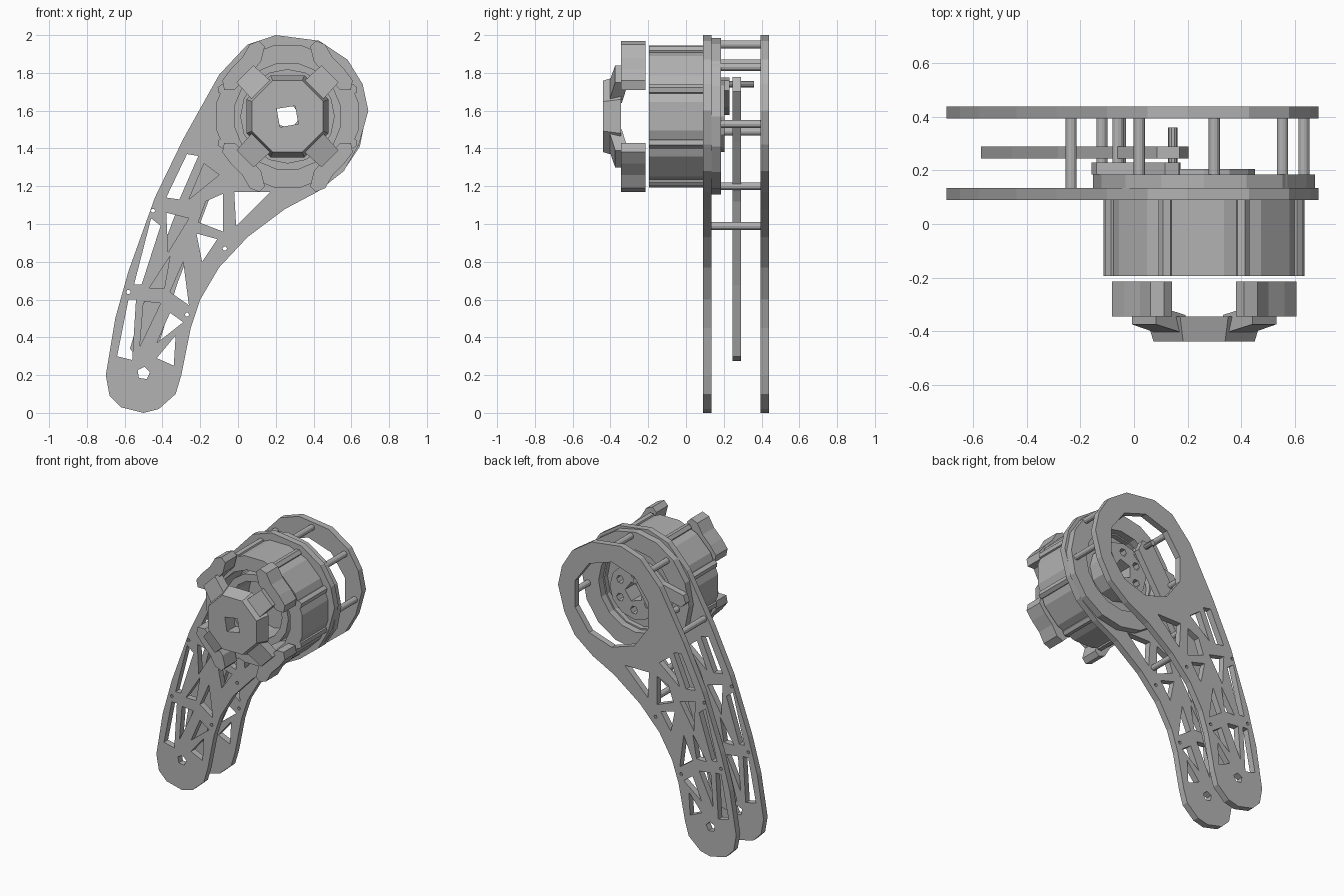
import bpy
from math import sin, cos, radians, tau
from mathutils import Vector, Matrix

default = bpy.data.objects.get("Cube")
if default:
    bpy.data.objects.remove(default, do_unlink=True)

# One plain metal colour for every part
metal = bpy.data.materials.new("plain grey metal")
metal.use_nodes = True
grey = (0.45, 0.45, 0.45, 1)
metal.diffuse_color = grey
metal.node_tree.nodes["Principled BSDF"].inputs["Base Color"].default_value = grey

CX, CZ = 0.262, 1.57          # motor axis
FRONT = (0.09, 0.135)         # depth of front leg plate
BACK = (0.395, 0.44)          # depth of back leg plate


def ring(radius, sides, turn=0, x=CX, z=CZ):
    """Regular polygon in the x-z plane; turn in degrees."""
    step = tau / sides
    return [(x + radius * cos(i * step + radians(turn)),
             z + radius * sin(i * step + radians(turn))) for i in range(sides)]


def extrude(name, loops, depth):
    """Solid from an outline and its holes, running through depth in y."""
    curve = bpy.data.curves.new(name + " profile", "CURVE")
    curve.dimensions = "2D"
    curve.fill_mode = "BOTH"
    curve.extrude = (depth[1] - depth[0]) / 2
    for loop in loops:
        spline = curve.splines.new("POLY")
        spline.points.add(len(loop) - 1)
        for point, (x, z) in zip(spline.points, loop):
            point.co = (x, z, 0, 1)
        spline.use_cyclic_u = True
    helper = bpy.data.objects.new(name + " helper", curve)
    bpy.context.collection.objects.link(helper)
    graph = bpy.context.evaluated_depsgraph_get()
    mesh = bpy.data.meshes.new_from_object(helper.evaluated_get(graph))
    bpy.data.objects.remove(helper, do_unlink=True)
    bpy.data.curves.remove(curve)
    middle = (depth[0] + depth[1]) / 2
    mesh.transform(Matrix.Translation((0, middle, 0)) @ Matrix.Rotation(radians(90), 4, "X"))
    mesh.materials.clear()
    mesh.materials.append(metal)
    mesh.shade_flat()
    obj = bpy.data.objects.new(name, mesh)
    bpy.context.collection.objects.link(obj)
    return obj


def strip(path, width):
    """Closed outline of a band following a path, with pointed ends."""
    pts = [Vector(p) for p in path]
    left, right = [], []
    for i, p in enumerate(pts):
        along = (pts[min(i + 1, len(pts) - 1)] - pts[max(i - 1, 0)]).normalized()
        side = Vector((-along.y, along.x)) * width / 2
        left.append(p + side)
        right.append(p - side)
    first = pts[0] + (pts[0] - pts[1]).normalized() * width / 3
    last = pts[-1] + (pts[-1] - pts[-2]).normalized() * width / 3
    return [first] + left + [last] + right[::-1]


def corner(points, quarter):
    """Place points in one of four mirrored quadrants about the motor axis."""
    sx = 1 if quarter in (0, 3) else -1
    sz = 1 if quarter < 2 else -1
    return [(CX + sx * x, CZ + sz * z) for x, z in points]


# Leg plates: curved outline with a truss of windows
outline = [
    (-0.29, 1.45), (-0.44, 1.14), (-0.58, 0.75), (-0.65, 0.5), (-0.7, 0.2), (-0.68, 0.09),
    (-0.62, 0.03), (-0.5, 0), (-0.42, 0.02), (-0.33, 0.1), (-0.3, 0.2), (-0.25, 0.45),
    (-0.2, 0.6), (-0.1, 0.77), (0.05, 0.93), (0.25, 1.08), (0.42, 1.17), (0.56, 1.28),
    (0.64, 1.42), (0.69, 1.6), (0.66, 1.74), (0.58, 1.87), (0.43, 1.97), (0.2, 2),
    (0.05, 1.95), (-0.1, 1.79)]
upper_windows = [
    [(-0.38, 1.14), (-0.27, 1.37), (-0.21, 1.36), (-0.31, 1.13)],
    [(-0.26, 1.13), (-0.18, 1.32), (-0.1, 1.26)],
    [(-0.17, 1.12), (-0.08, 1.16), (-0.08, 0.96), (-0.21, 1.01)],
    [(-0.02, 1.17), (0.17, 1.17), (-0.01, 0.99)],
    [(-0.46, 1.03), (-0.41, 0.99), (-0.51, 0.68), (-0.55, 0.68)],
    [(-0.38, 1.06), (-0.26, 1.03), (-0.37, 0.85)],
    [(-0.22, 0.95), (-0.11, 0.92), (-0.19, 0.8)]]
lower_windows = [
    [(-0.36, 0.83), (-0.39, 0.66), (-0.47, 0.66)],
    [(-0.29, 0.8), (-0.26, 0.57), (-0.36, 0.64)],
    [(-0.58, 0.6), (-0.54, 0.6), (-0.56, 0.28), (-0.64, 0.3)],
    [(-0.5, 0.59), (-0.41, 0.58), (-0.52, 0.35)],
    [(-0.36, 0.53), (-0.29, 0.48), (-0.43, 0.37)],
    [(-0.33, 0.41), (-0.34, 0.25), (-0.43, 0.29)],
    ring(0.035, 5, 10, -0.5, 0.21)]
bolt_holes = [ring(0.012, 6, 0, x, z) for x, z in
              [(-0.45, 1.07), (-0.07, 0.87), (-0.58, 0.64), (-0.27, 0.52)]]
windows = upper_windows + lower_windows + bolt_holes
extrude("front_leg_plate", [outline, ring(0.28, 16)] + windows, FRONT)
extrude("back_leg_plate", [outline, ring(0.3, 10, 18, CX + 0.01)] + windows, BACK)

# Round standoffs tying the plates together
standoffs = [(-0.235, 1.49), (-0.12, 1.2), (-0.05, 0.99), (-0.06, 1.53), (0.02, 1.85),
             (0.3, 1.95), (0.555, 1.83), (0.635, 1.53)]
for x, z in standoffs:
    extrude("standoff", [ring(0.021, 12, 0, x, z)], (FRONT[1], BACK[0]))

# Stepped mounting ring behind the front plate
extrude("mounting_ring", [ring(0.415, 16), ring(0.29, 16)], (FRONT[1], 0.185))

# Motor body: hollow shell with flat panels and slim bolt bosses
SHELL = (-0.195, FRONT[0])
extrude("motor_shell", [ring(0.383, 16, 11.25), ring(0.285, 16, 11.25)], SHELL)
for i in range(8):
    turn = 22.5 + 45 * i
    x, z = CX + 0.372 * cos(radians(turn)), CZ + 0.372 * sin(radians(turn))
    extrude("motor_boss", [ring(0.028, 6, turn, x, z)], SHELL)
extrude("motor_rotor", [ring(0.25, 16), ring(0.2, 16)], (-0.17, 0.03))
extrude("motor_back_wall", [ring(0.3, 16), ring(0.07, 5)], (0.03, 0.1))

# Output flange with a circle of bolt holes, seen through the back plate
flange_holes = [ring(0.028, 6, 0, x, z) for x, z in ring(0.125, 6, 30)]
extrude("output_flange", [ring(0.19, 12), ring(0.07, 5)] + flange_holes, (0.1, 0.205))

# End cap: four corner brackets, sloping spokes and a tapered hub
bracket = [(0.12, 0.37), (0.14, 0.29), (0.21, 0.21), (0.28, 0.14), (0.335, 0.14),
           (0.345, 0.19), (0.3, 0.25), (0.24, 0.31), (0.2, 0.38), (0.15, 0.4)]
spoke = [(0.07, 0.17), (0.17, 0.07), (0.27, 0.18), (0.18, 0.27)]
for k in range(4):
    piece = extrude("cap_bracket", [corner(bracket, k)], (-0.345, -0.215))
    arm = extrude("cap_spoke", [corner(spoke, k)], (-0.41, -0.34))
    for v in arm.data.vertices:
        if Vector((v.co.x - CX, v.co.z - CZ)).length > 0.25:
            v.co.y += 0.035
hub = extrude("cap_hub", [ring(0.235, 8, 22.5), ring(0.07, 4, 55)], (-0.44, -0.345))
for v in hub.data.vertices:
    if v.co.y < -0.4 and Vector((v.co.x - CX, v.co.z - CZ)).length > 0.1:
        v.co.x = CX + (v.co.x - CX) * 0.87
        v.co.z = CZ + (v.co.z - CZ) * 0.87

# Crank and pushrod running between the plates, joined by a pin
PIN = (0.145, 1.74)
extrude("crank_arm", [strip([(-0.13, 1.62), (0.05, 1.66), PIN], 0.09)], (0.185, 0.23))
extrude("crank_pin", [ring(0.018, 10, 0, *PIN)], (0.2, 0.36))
rod_path = [(-0.505, 0.32), (-0.39, 0.7), (-0.22, 1.15), (-0.03, 1.47), PIN]
extrude("pushrod", [strip(rod_path, 0.14)], (0.245, 0.29))
